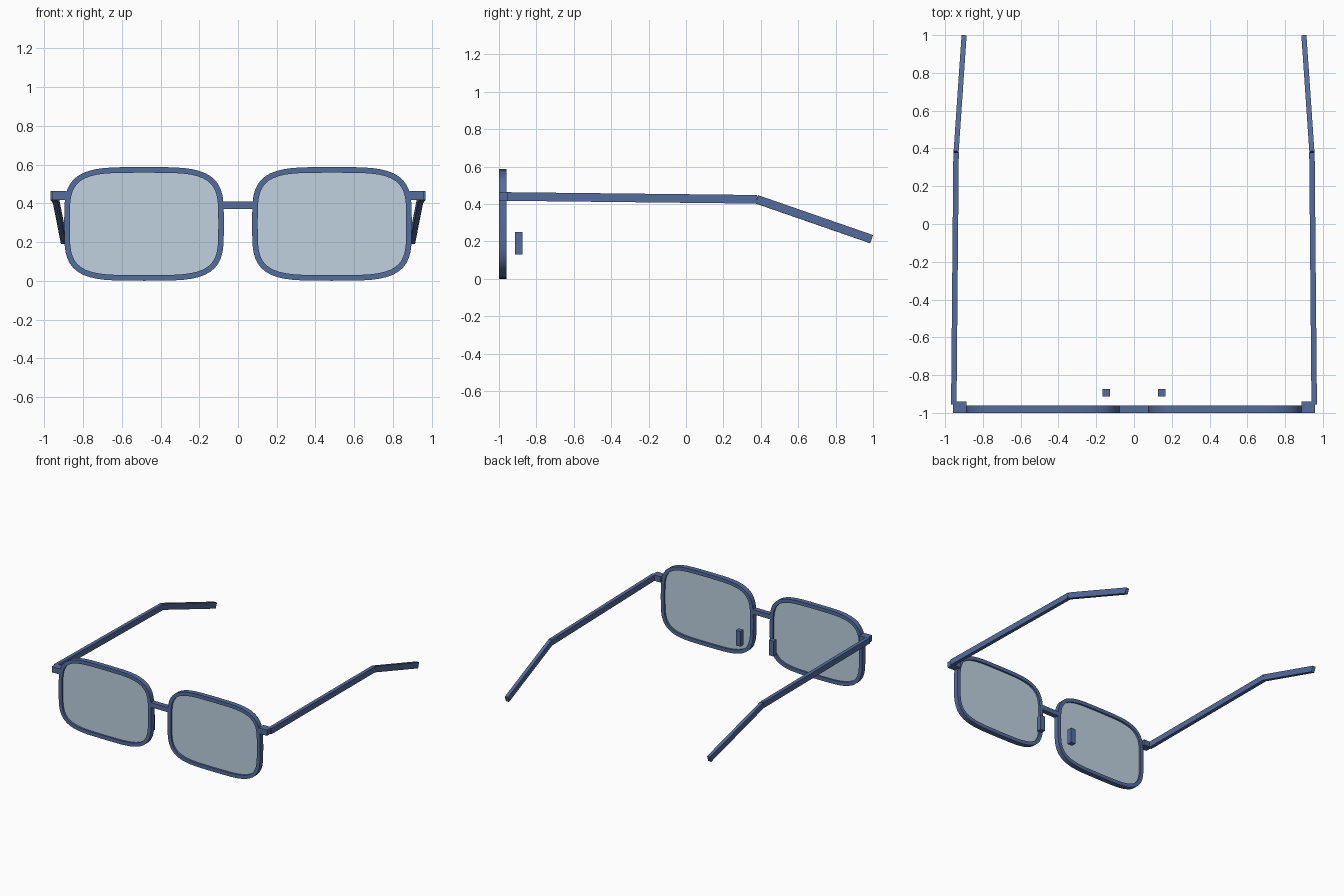
import bpy, bmesh, math
from mathutils import Vector

if "Cube" in bpy.data.objects:
    bpy.data.objects.remove(bpy.data.objects["Cube"])


def material(name, color):
    m = bpy.data.materials.new(name)
    m.diffuse_color = color
    m.use_nodes = True
    m.node_tree.nodes["Principled BSDF"].inputs["Base Color"].default_value = m.diffuse_color
    return m


FRAME = material("frame_blue", (0.09, 0.15, 0.34, 1))
GLASS = material("lens_glass", (0.52, 0.64, 0.74, 1))


def finish(name, bm, mat, smooth=False):
    bmesh.ops.recalc_face_normals(bm, faces=bm.faces)
    me = bpy.data.meshes.new(name)
    bm.to_mesh(me)
    bm.free()
    ob = bpy.data.objects.new(name, me)
    bpy.context.collection.objects.link(ob)
    me.materials.append(mat)
    if smooth:
        bpy.ops.object.select_all(action='DESELECT')
        ob.select_set(True)
        bpy.context.view_layer.objects.active = ob
        bpy.ops.object.shade_smooth_by_angle(angle=math.radians(35))
    return ob


def box(name, center, size):
    bm = bmesh.new()
    bmesh.ops.create_cube(bm, size=1)
    for v in bm.verts:
        v.co = Vector(center) + Vector(a * b for a, b in zip(v.co, size))
    return finish(name, bm, FRAME)


def bar(name, start, end, width, height):
    """Straight rectangular bar between two points."""
    start, end = Vector(start), Vector(end)
    d = end - start
    bm = bmesh.new()
    bmesh.ops.create_cube(bm, size=1)
    rot = d.to_track_quat('Y', 'Z')
    for v in bm.verts:
        local = Vector((v.co.x * width, v.co.y * d.length, v.co.z * height))
        v.co = (start + end) / 2 + rot @ local
    return finish(name, bm, FRAME)


# Rounded-rectangle lens outline (superellipse) in the x-z plane
N, A, B = 48, 0.398, 0.279
LENS_X, LENS_Z = 0.485, 0.2935


def outline(cx):
    pts = []
    for i in range(N):
        t = 2 * math.pi * i / N
        c, s = math.cos(t), math.sin(t)
        pts.append(Vector((cx + A * math.copysign(abs(c) ** 0.5, c),
                           LENS_Z + B * math.copysign(abs(s) ** 0.5, s))))
    return pts


def rim(name, cx):
    pts = outline(cx)
    bm = bmesh.new()
    rings = []
    for i, p in enumerate(pts):
        t = (pts[(i + 1) % N] - pts[i - 1]).normalized()
        n = Vector((t.y, -t.x))
        ring = []
        for off, y in ((-0.0145, -1), (0.0145, -1), (0.0145, -0.96), (-0.0145, -0.96)):
            q = p + n * off
            ring.append(bm.verts.new((q.x, y, q.y)))
        rings.append(ring)
    for i in range(N):
        a, b = rings[i - 1], rings[i]
        for k in range(4):
            bm.faces.new((a[k], a[(k + 1) % 4], b[(k + 1) % 4], b[k]))
    finish(name, bm, FRAME, smooth=True)


def lens(name, cx):
    bm = bmesh.new()
    face = bm.faces.new([bm.verts.new((p.x, -0.985, p.y)) for p in outline(cx)])
    ext = bmesh.ops.extrude_face_region(bm, geom=[face], use_keep_orig=True)
    for v in ext["geom"]:
        if isinstance(v, bmesh.types.BMVert):
            v.co.y = -0.975
    finish(name, bm, GLASS)


for side, s in (("left", -1), ("right", 1)):
    rim(f"{side}_rim", s * LENS_X)
    lens(f"{side}_lens", s * LENS_X)
    # Hinge block, temple arm, ear piece and nose pad
    box(f"{side}_hinge", (s * 0.922, -0.97, 0.44), (0.072, 0.06, 0.046))
    bend = (s * 0.942, 0.378, 0.425)
    bar(f"{side}_temple", (s * 0.954, -0.955, 0.44), bend, 0.029, 0.046)
    bar(f"{side}_ear_piece", bend, (s * 0.90, 0.992, 0.212), 0.027, 0.046)
    box(f"{side}_nose_pad", (s * 0.147, -0.893, 0.19), (0.042, 0.04, 0.122))

# Bridge between the rims
box("bridge", (0, -0.98, 0.39), (0.16, 0.04, 0.038))
